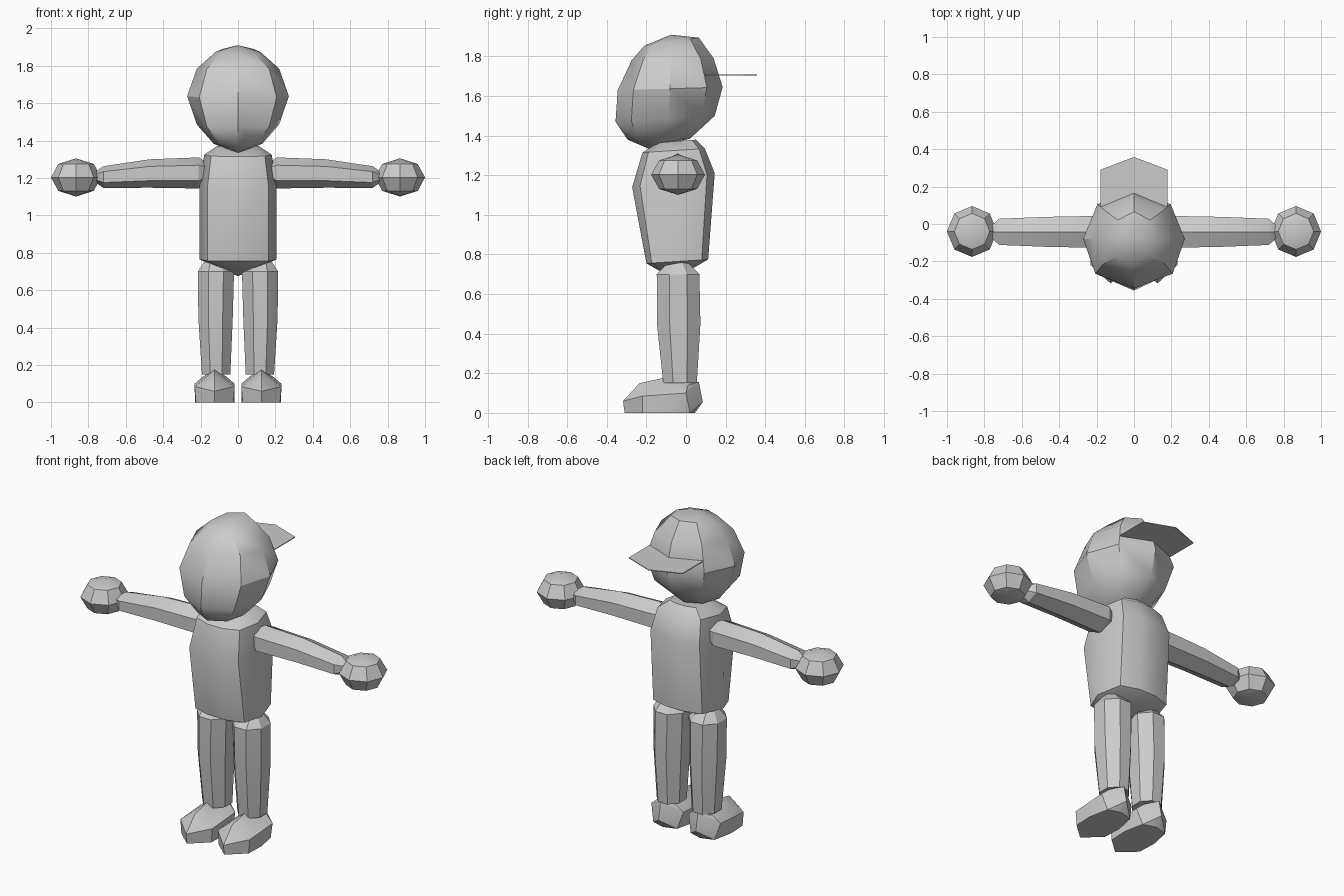
import bpy, bmesh, math
from mathutils import Vector

if "Cube" in bpy.data.objects:
    bpy.data.objects.remove(bpy.data.objects["Cube"])

grey = bpy.data.materials.new("plain_grey")
grey.diffuse_color = (0.6, 0.6, 0.6, 1)
grey.use_nodes = True
grey.node_tree.nodes["Principled BSDF"].inputs["Base Color"].default_value = grey.diffuse_color


def finish(name, bm, mirror=False, angle=33):
    """Turn a bmesh into a named object, optionally mirrored across x."""
    bmesh.ops.recalc_face_normals(bm, faces=bm.faces)
    me = bpy.data.meshes.new(name)
    bm.to_mesh(me)
    bm.free()
    me.materials.append(grey)
    ob = bpy.data.objects.new(name, me)
    bpy.context.collection.objects.link(ob)
    bpy.ops.object.select_all(action='DESELECT')
    ob.select_set(True)
    bpy.context.view_layer.objects.active = ob
    bpy.ops.object.shade_smooth_by_angle(angle=math.radians(angle))
    if mirror:
        mod = ob.modifiers.new("mirror", 'MIRROR')
        mod.use_clip = False
        mod.use_mirror_merge = False
    return ob


def loft(rings, start=None, end=None):
    """Skin a list of equal rings; close each end with a point or a flat cap."""
    bm = bmesh.new()
    loops = [[bm.verts.new(p) for p in r] for r in rings]
    n = len(loops[0])
    for a, b in zip(loops, loops[1:]):
        for i in range(n):
            j = (i + 1) % n
            bm.faces.new((a[i], a[j], b[j], b[i]))
    for loop, tip in ((loops[0], start), (loops[-1], end)):
        if tip is None:
            bm.faces.new(loop)
        else:
            t = bm.verts.new(tip)
            for i in range(n):
                bm.faces.new((loop[i], loop[(i + 1) % n], t))
    return bm


def body_ring(section, w, yf, zf, yb, zb, ym):
    """Tilted ring: half width w, front (yf, zf), back (yb, zb), widest at ym."""
    pts = []
    for x, t in section:
        y = ym + (ym - yf) * t if t < 0 else ym + (yb - ym) * t
        k = (y - yf) / (yb - yf)
        pts.append((x * w, y, zf + (zb - zf) * k))
    return pts


# Head
oct8 = [(0, -1), (.76, -.7), (1, 0), (.72, .7), (0, 1),
        (-.72, .7), (-1, 0), (-.76, -.7)]
head = [(.12, -.21, 1.855, .065, 1.895, -.08),
        (.22, -.275, 1.78, .14, 1.79, -.08),
        (.272, -.345, 1.63, .185, 1.645, -.08),
        (.22, -.356, 1.47, .145, 1.50, -.09),
        (.13, -.295, 1.38, .02, 1.385, -.13)]
finish("head", loft([body_ring(oct8, *r) for r in head],
                    (0, -.075, 1.91), (0, -.19, 1.335)))

# Cap brim: thin flat plate at the back of the head
outline = [(-.18, .06), (.18, .06), (.18, .29), (0, .358), (-.18, .29)]
finish("cap_brim", loft([[(x, y, z) for x, y in outline] for z in (1.705, 1.71)]))

# Torso
half = [(.28, -1), (.8, -.82), (1, -.1), (.8, .8), (.28, 1)]
dec10 = half + [(-x, t) for x, t in reversed(half)]
torso = [(.11, -.14, 1.365, .05, 1.38, -.05),
         (.18, -.22, 1.315, .095, 1.335, -.05),
         (.205, -.272, 1.14, .145, 1.21, -.05),
         (.205, -.2, .755, .112, .775, -.05)]
finish("torso", loft([body_ring(dec10, *r) for r in torso], None, (0, -.06, .675)))

# Legs: eight sided, slightly waisted
leg = []
for z, cx, rx, cy, ry in ((.76, .125, .05, -.04, .05), (.70, .118, .097, -.04, .108),
                          (.45, .12, .092, -.037, .11), (.15, .117, .076, -.03, .085)):
    ring = []
    for i in range(8):
        a = math.radians(22.5 + 45 * i)
        ring.append((cx + rx * math.cos(a) * 1.08, cy + ry * math.sin(a) * 1.08, z))
    leg.append(ring)
finish("leg", loft(leg), mirror=True)

# Feet: hull of a half outline reflected about the foot's own centre line
foot = [(0, -.31, 0), (.1, -.22, 0), (.105, -.1, 0), (.08, .02, 0), (0, .045, 0),
        (0, -.318, .06), (.107, -.22, .085), (.107, 0, .1), (0, .085, .055),
        (0, -.235, .15), (0, -.12, .175), (.06, .01, .14), (0, .065, .155)]
bm = bmesh.new()
for x, y, z in foot:
    for s in ((1, -1) if x else (1,)):
        bm.verts.new((.125 + s * x, y, z))
hull = bmesh.ops.convex_hull(bm, input=bm.verts)
loose = [v for v in bm.verts if not v.link_faces]
bmesh.ops.delete(bm, geom=loose, context='VERTS')
bmesh.ops.dissolve_limit(bm, angle_limit=math.radians(3), verts=bm.verts, edges=bm.edges)
finish("foot", bm, mirror=True)

# Arms: six sided with a ridge on top
arm = []
for x, ry, rz, cz in ((.17, .06, .055, 1.23), (.21, .085, .083, 1.227),
                      (.47, .08, .076, 1.224), (.72, .07, .058, 1.205),
                      (.76, .035, .03, 1.205)):
    arm.append([(x, -.042 + ry * math.sin(math.pi * i / 3) / .866,
                 cz + rz * math.cos(math.pi * i / 3)) for i in range(6)])
finish("arm", loft(arm), mirror=True)

# Hands: faceted balls
bm = bmesh.new()
bmesh.ops.create_uvsphere(bm, u_segments=8, v_segments=4, radius=1)
for v in bm.verts:
    v.co = Vector((.866 + v.co.x * .134, -.04 + v.co.y * .136, 1.203 + v.co.z * .102))
finish("hand", bm, mirror=True)
